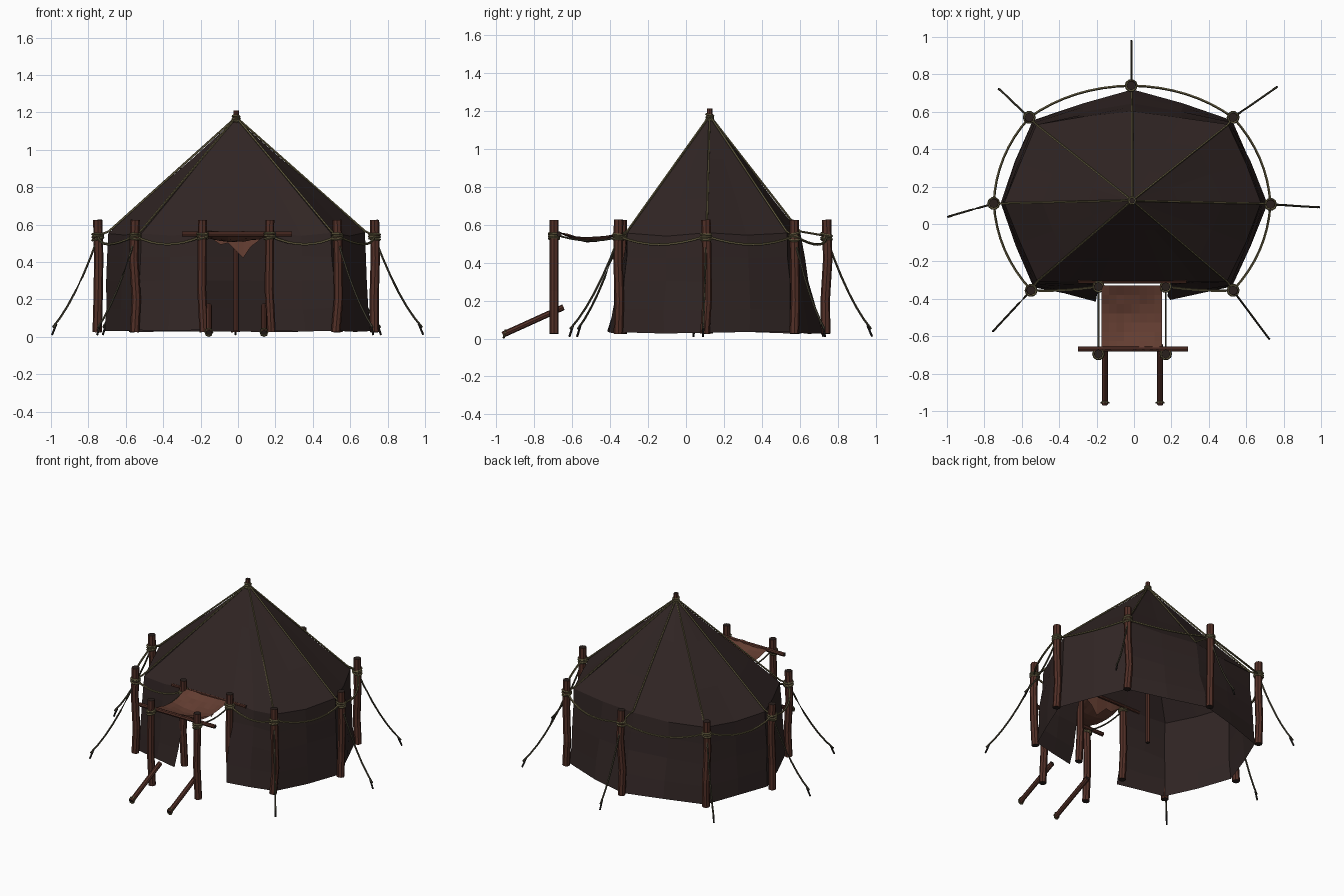
import bpy, bmesh, math, random
from mathutils import Vector as V

if "Cube" in bpy.data.objects:
    bpy.data.objects.remove(bpy.data.objects["Cube"])
random.seed(4)

def mat(name, r, g, b):
    m = bpy.data.materials.new(name)
    m.diffuse_color = (r, g, b, 1)
    m.use_nodes = True
    m.node_tree.nodes["Principled BSDF"].inputs["Base Color"].default_value = m.diffuse_color
    return m

CANVAS = mat("dark canvas", .030, .0185, .0175)
WOOD = mat("red brown wood", .085, .029, .020)
END = mat("dark wood end", .022, .014, .012)
CLOTH = mat("awning cloth", .125, .047, .031)
ROPE = mat("olive rope", .125, .105, .050)
CORD = mat("grey guy cord", .062, .055, .034)
IRON = mat("dark peg", .016, .014, .013)

def finish(name, bm, *mats, smooth=False):
    me = bpy.data.meshes.new(name)
    bm.to_mesh(me)
    bm.free()
    for m in mats:
        me.materials.append(m)
    for p in me.polygons:
        p.use_smooth = smooth
    ob = bpy.data.objects.new(name, me)
    bpy.context.collection.objects.link(ob)
    return ob

def tube(name, pts, r, m, sides=6, closed=False, cap=None):
    """Sweep a polygon along a path."""
    pts = [V(p) for p in pts]
    n = len(pts)
    bm = bmesh.new()
    rings = []
    for i, p in enumerate(pts):
        a = pts[(i - 1) % n] if closed else pts[max(i - 1, 0)]
        b = pts[(i + 1) % n] if closed else pts[min(i + 1, n - 1)]
        t = (b - a).normalized()
        u = t.cross(V((0, 0, 1)) if abs(t.z) < .9 else V((0, 1, 0))).normalized()
        w = t.cross(u)
        rings.append([bm.verts.new(p + r * (u * math.cos(k * math.tau / sides) + w * math.sin(k * math.tau / sides)))
                      for k in range(sides)])
    for i in range(n if closed else n - 1):
        A, B = rings[i], rings[(i + 1) % n]
        for k in range(sides):
            j = (k + 1) % sides
            bm.faces.new((A[k], A[j], B[j], B[k]))
    if not closed:
        for ring in (rings[0], rings[-1]):
            bm.faces.new(ring).material_index = 1 if cap else 0
    bmesh.ops.recalc_face_normals(bm, faces=bm.faces)
    return finish(name, bm, m, *([cap] if cap else []))

def sag(a, b, depth, out=0, n=8):
    """Hanging path from a to b, optionally bulged away from the tent centre."""
    a, b = V(a), V(b)
    mid = (a + b) / 2 - C
    o = V((mid.x, mid.y, 0)).normalized() * out
    return [a.lerp(b, i / n) + (o - V((0, 0, depth))) * (4 * (i / n) * (1 - i / n)) for i in range(n + 1)]

def knot(name, x, y, z, r):
    for k, dz in enumerate((-.012, 0, .012)):
        tilt = random.uniform(-.3, .3)
        tube(name, [(x + r * math.cos(a), y + r * math.sin(a), z + dz + r * tilt * math.cos(a + k))
                    for a in (i * math.tau / 10 for i in range(10))], .007, ROPE, 5, True)

C = V((-.01, .12, 0))
APEX = V((-.01, .125, 1.165))

# canvas: loft of eave, middle and hem rings, open at the doorway
eave = [(-.19, -.31), (-.52, -.31), (-.69, .11), (-.52, .53), (-.01, .60), (.50, .53), (.68, .11), (.50, -.31), (.17, -.31)]
hem = [(-.20, -.41), (-.54, -.34), (-.715, .11), (-.54, .56), (-.01, .715), (.52, .56), (.71, .11), (.52, -.34), (.19, -.41)]
def ring(t, z):
    out = []
    for i, (a, b) in enumerate(zip(eave, hem)):
        p = V((*a, z)).lerp(V((*b, z)), t)
        out.append(p)
        if i < 8:
            q = V((*eave[i + 1], z)).lerp(V((*hem[i + 1], z)), t)
            m = (p + q) / 2
            if 0 < i < 7:
                m += (m - C).normalized() * .015 * V((1, 1, 0)).length * .5
            m.z = z - (.012 if z > .5 else 0)
            out.append(m)
    return out
bm = bmesh.new()
def add(points, wobble):
    return [bm.verts.new(p + V([random.uniform(-wobble, wobble) for _ in range(3)])) for p in points]
top = ring(0, .555)
loops = [add([APEX.lerp(p, f) for p in top], w) for f, w in ((.03, 0), (.35, .003), (.7, .005), (1, .004))]
loops += [add(ring(t, z), .006) for t, z in ((.2, .43), (.42, .30), (.7, .15), (1, .03))]
for li, (A, B) in enumerate(zip(loops, loops[1:])):
    for i in range(len(A) - (li >= 3)):
        j = (i + 1) % len(A)
        bm.faces.new((A[i], A[j], B[j], B[i]))
bm.faces.new(loops[0])
bmesh.ops.recalc_face_normals(bm, faces=bm.faces)
finish("tent_canvas", bm, CANVAS)

# centre pole
tube("centre_pole", [(-.01, .125, .03), (-.01, .125, .6), (-.01, .125, 1.21)], .015, WOOD, 8, cap=END)
knot("apex_knot", -.01, .125, 1.165, .018)

# wall poles, with ridge ropes, guy ropes and pegs
poles = [(-.55, -.355), (-.75, .11), (-.56, .57), (-.015, .74), (.53, .57), (.73, .105), (.53, -.355)]
pegs = [(-.75, -.57), (-.99, .04), (-.72, .72), (-.015, .975), (.76, .73), (.985, .09), (.72, -.61)]
for (x, y), (px, py), e in zip(poles, pegs, eave[1:8]):
    w = lambda: random.uniform(-.008, .008)
    tube("wall_pole", [(x + w(), y + w(), .025), (x + w(), y + w(), .2), (x + w(), y + w(), .42), (x, y, .625)],
         .025, WOOD, 8, cap=END)
    knot("pole_knot", x, y, .535, .028)
    edge = V((*e, .555))
    path = [APEX.lerp(edge, f) + V((0, 0, .009)) for f in (0, .2, .4, .6, .8, 1)]
    tube("ridge_rope", path + [V((x, y, .54))], .006, ROPE, 5)
    d = (V((px, py, 0)) - V((x, y, 0))).normalized()
    tube("guy_rope", sag((x, y, .53), (px, py, .05), .05, n=6), .006, CORD, 5)
    base = V((px, py, 0))
    tube("peg", [base - d * .02 + V((0, 0, .07)), base + d * .005 + V((0, 0, .01))], .006, IRON, 5)

# door posts and porch posts
for x in (-.19, .17):
    for name, y in (("door_post", -.335), ("porch_post", -.695)):
        tube(name, [(x + .008, y, .025), (x - .004, y, .25), (x, y, .625)], .024, WOOD, 8, cap=END)
        knot("post_knot", x, y, .54, .027)
    s = x * .82
    tube("porch_strut", [(s, -.965, .02), (s, -.645, .165)], .016, WOOD, 8, cap=END)
    tube("strut_knot", [(s + .019 * math.cos(a), -.955 + .005 * math.sin(a), .024 + .019 * math.sin(a))
                        for a in (i * math.tau / 8 for i in range(8))], .006, ROPE, 5, True)
    tube("porch_rope", sag((x, -.695, .55), (x, -.335, .54), .03), .005, CORD, 5)

# cross bars
tube("porch_bar", [(-.30, -.668, .55), (.29, -.668, .55)], .014, WOOD, 8, cap=END)
tube("door_bar", [(-.30, -.308, .55), (.28, -.308, .55)], .010, WOOD, 8, cap=END)

# rope band around the poles
band = [(-.19, -.335)] + poles + [(.17, -.335)]
for i, (a, b) in enumerate(zip(band, band[1:])):
    tube("band_rope", sag((*a, .54), (*b, .54), .045, .012 if i in (0, 7) else .045), .007, ROPE, 5)

# sagging awning with a ragged end at the doorway
bm = bmesh.new()
N, M = 8, 7
rag = [.0, .03, .06, .05, .09, .13, .07, .04, .0]
rows = []
for j in range(M + 1):
    f = j / M
    rows.append([bm.verts.new((-.175 + .325 * i / N, -.675 + .345 * f,
                 .562 - .055 * math.sin(math.pi * f) * (.55 + .45 * math.sin(math.pi * i / N)) + random.uniform(-.004, .004)))
                 for i in range(N + 1)])
rows.append([bm.verts.new((-.175 + .325 * i / N, -.338, .552 - rag[i])) for i in range(N + 1)])
for A, B in zip(rows, rows[1:]):
    for i in range(N):
        bm.faces.new((A[i], A[i + 1], B[i + 1], B[i]))
finish("awning", bm, CLOTH)
